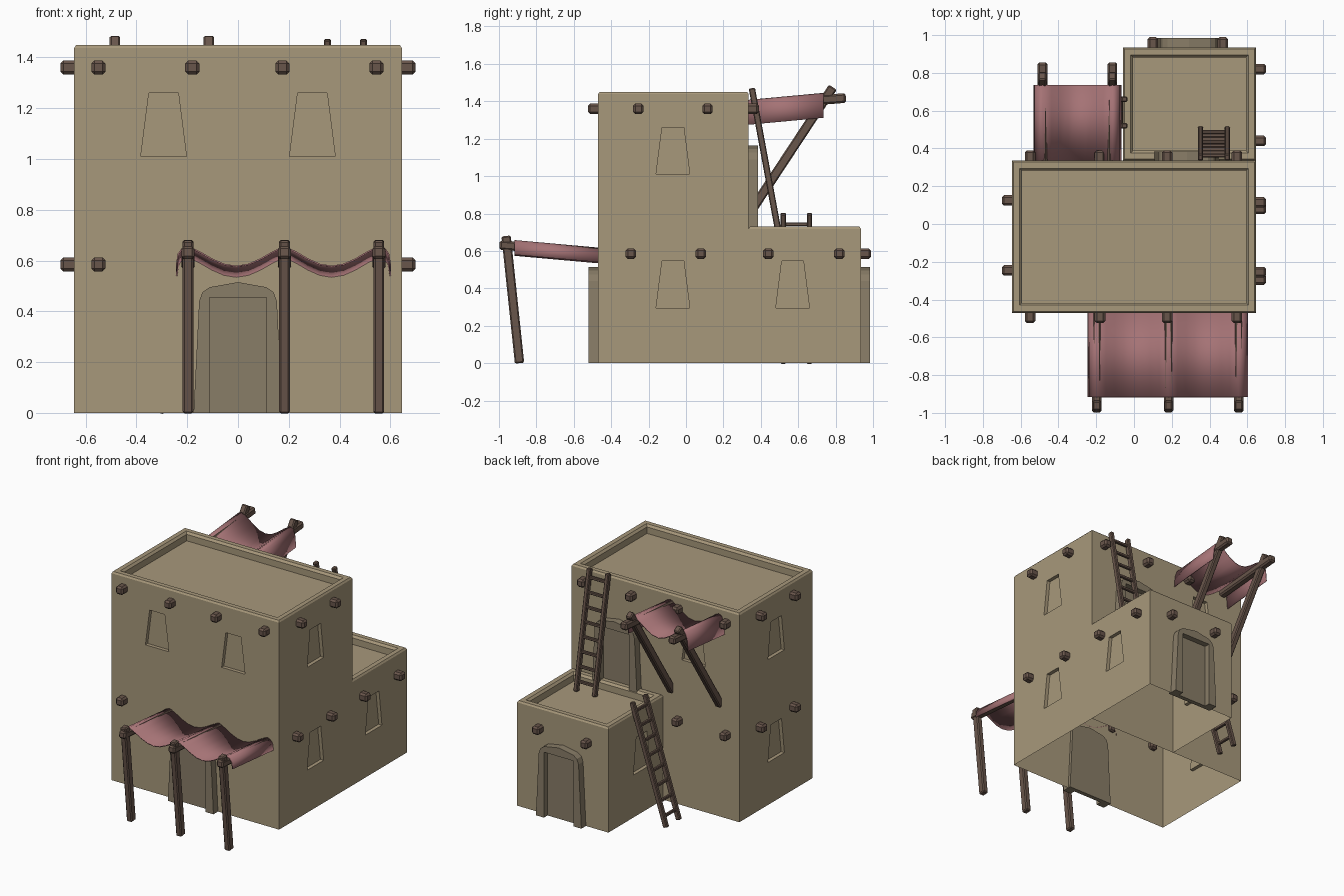
import bpy, bmesh, math
from mathutils import Vector, Matrix

if "Cube" in bpy.data.objects:
    bpy.data.objects.remove(bpy.data.objects["Cube"])


def material(name, rgb):
    m = bpy.data.materials.new(name)
    m.diffuse_color = (*rgb, 1)
    m.use_nodes = True
    m.node_tree.nodes["Principled BSDF"].inputs["Base Color"].default_value = m.diffuse_color
    return m


CLAY = material("clay", (0.39, 0.315, 0.198))
DOOR = material("dark_clay", (0.25, 0.205, 0.136))
WOOD = material("wood", (0.14, 0.092, 0.07))
CLOTH = material("cloth", (0.376, 0.17, 0.178))


def finish(name, bm, mat):
    bmesh.ops.recalc_face_normals(bm, faces=bm.faces)
    me = bpy.data.meshes.new(name)
    bm.to_mesh(me)
    bm.free()
    ob = bpy.data.objects.new(name, me)
    bpy.context.collection.objects.link(ob)
    if mat:
        me.materials.append(mat)
    return ob


def add_prism(bm, pts, origin, angle, out, inn):
    """Extrude a (u, z) outline through a wall; angle 0 faces the front."""
    mx = Matrix.Translation(origin) @ Matrix.Rotation(math.radians(angle), 4, 'Z')
    a = [bm.verts.new(mx @ Vector((u, -out, z))) for u, z in pts]
    b = [bm.verts.new(mx @ Vector((u, inn, z))) for u, z in pts]
    bm.faces.new(a)
    bm.faces.new(b[::-1])
    for i in range(len(pts)):
        j = (i + 1) % len(pts)
        bm.faces.new((a[i], b[i], b[j], a[j]))


def block(name, x0, x1, y0, y1, h, windows):
    """Hollow-bottomed house block with roof parapet and recessed windows."""
    bm = bmesh.new()
    rings = []
    for d, z in ((0, 0), (0, h - .012), (.008, h), (.04, h), (.053, h - .015), (.053, h - .06)):
        rings.append([bm.verts.new((x, y, z)) for x, y in
                      ((x0 + d, y0 + d), (x1 - d, y0 + d), (x1 - d, y1 - d), (x0 + d, y1 - d))])
    for r, s in zip(rings, rings[1:]):
        for i in range(4):
            bm.faces.new((r[i], r[(i + 1) % 4], s[(i + 1) % 4], s[i]))
    bm.faces.new(rings[-1])
    bm.faces.new(rings[0][::-1])
    ob = finish(name, bm, CLAY)
    # window cutters
    cb = bmesh.new()
    for origin, ang in windows:
        add_prism(cb, [(-.09, 0), (.09, 0), (.058, .25), (-.058, .25)], origin, ang, .05, .025)
    cut = finish(name + "_cutter", cb, CLAY)
    mod = ob.modifiers.new("windows", 'BOOLEAN')
    mod.object, mod.operation, mod.solver = cut, 'DIFFERENCE', 'EXACT'
    me = bpy.data.meshes.new_from_object(ob.evaluated_get(bpy.context.evaluated_depsgraph_get()))
    ob.modifiers.clear()
    ob.data = me
    bpy.data.objects.remove(cut)
    # open underside
    bm = bmesh.new()
    bm.from_mesh(me)
    low = [f for f in bm.faces if f.calc_center_median().z < 1e-4]
    bmesh.ops.delete(bm, geom=low, context='FACES')
    bm.to_mesh(me)
    bm.free()


def beam(name, a, b, w, h=None, bevel=.007):
    """Chamfered timber between two points."""
    a, b = Vector(a), Vector(b)
    d = (b - a).normalized()
    u = Vector((1, 0, 0)) if abs(d.x) < .1 else Vector((0, 1, 0))
    v = d.cross(u)
    rot = Matrix((u, v, d)).transposed().to_4x4()
    bm = bmesh.new()
    bmesh.ops.create_cube(bm, size=1)
    bmesh.ops.scale(bm, vec=(w, h or w, (b - a).length), verts=bm.verts)
    bmesh.ops.bevel(bm, geom=bm.edges[:], offset=bevel, segments=1, affect='EDGES')
    bmesh.ops.transform(bm, matrix=Matrix.Translation((a + b) / 2) @ rot, verts=bm.verts)
    return finish(name, bm, WOOD)


def ladder(name, lo, hi, offset, rungs):
    lo, hi, offset = Vector(lo), Vector(hi), Vector(offset)
    for s in (0, 1):
        beam(name + "_rail", lo + offset * s, hi + offset * s, .028, .034, .005)
    for i in range(rungs):
        p = lo.lerp(hi, (i + .7) / (rungs + .3))
        beam(name + "_rung", p, p + offset, .02, .02, .004)


def awning(name, xs, y_wall, z_wall, y_end, z_end, sag, over, drop):
    """Cloth draped over beams at xs, sagging between them and hanging at the ends."""
    prof = [(xs[0] - over, -drop), (xs[0] - over * .85, -drop * .4), (xs[0] - over * .5, -.008)]
    for a, b in zip(xs, xs[1:]):
        for i in range(8):
            t = i / 8
            prof.append((a + (b - a) * t, -sag * math.sin(math.pi * t) ** 1.3))
    e = xs[-1]
    prof += [(e, 0), (e + over * .5, -.008), (e + over * .85, -drop * .4), (e + over, -drop)]
    bm = bmesh.new()
    r0 = [bm.verts.new((x, y_wall, z_wall + z)) for x, z in prof]
    r1 = [bm.verts.new((x, y_end, z_end + z)) for x, z in prof]
    for i in range(len(prof) - 1):
        bm.faces.new((r0[i], r0[i + 1], r1[i + 1], r1[i]))
    ob = finish(name, bm, CLOTH)
    mod = ob.modifiers.new("thickness", 'SOLIDIFY')
    mod.thickness, mod.offset = .006, 0
    bpy.context.view_layer.objects.active = ob
    ob.select_set(True)
    bpy.ops.object.shade_smooth_by_angle(angle=math.radians(40))
    ob.select_set(False)


def doorway(name, origin, angle):
    half = [(.175, 0), (.153, .44), (.14, .475), (.112, .495)]
    pts = [(-x, z) for x, z in half] + [(0, .515)] + half[::-1]
    pts += [(.113, 0), (.113, .455), (-.113, .455), (-.113, 0)]
    bm = bmesh.new()
    add_prism(bm, pts, origin, angle, .05, .02)
    finish(name + "_frame", bm, DOOR)
    bm = bmesh.new()
    add_prism(bm, [(-.115, 0), (.115, 0), (.115, .457), (-.115, .457)], origin, angle, .01, .02)
    finish(name + "_panel", bm, DOOR)


# house blocks
W, F, B = .645, -.47, .335
block("main_house", -W, W, F, B, 1.45,
      [((-.293, F, 1.01), 0), ((.293, F, 1.01), 0), ((-.293, B, 1.01), 180)]
      + [((s * W, -.07, z), 90 * s) for s in (1, -1) for z in (.295, 1.01)])
block("annex", -.058, W, B, .935, .73, [((W, .57, .295), 90), ((-.058, .57, .295), -90)])

# doorways: front, annex back, upper terrace
doorway("front_door", (0, F, 0), 0)
doorway("back_door", (.29, .935, 0), 180)
doorway("terrace_door", (.28, B, .65), 180)

# roof and floor beam ends
logs = [((x, F, 1.36), (0, -1, 0)) for x in (-.55, -.18, .175, .545)]
logs += [((x, B, 1.36), (0, 1, 0)) for x in (-.55, -.18, .175, .545)]
logs += [((-.55, F, .585), (0, -1, 0)), ((-.55, B, .585), (0, 1, 0)), ((-.18, B, .585), (0, 1, 0))]
logs += [((W, y, 1.36), (1, 0, 0)) for y in (-.255, .115)]
logs += [((W, y, .585), (1, 0, 0)) for y in (-.295, .08, .44, .82)]
logs += [((-W, y, z), (-1, 0, 0)) for y in (-.245, .125) for z in (.585, 1.36)]
logs += [((x, .935, .585), (0, 1, 0)) for x in (.10, .47)]
for p, n in logs:
    p, n = Vector(p), Vector(n)
    beam("beam_end", p - n * .03, p + n * .055, .056, bevel=.012)

# front awning
xs = (-.197, .183, .555)
for x in xs:
    beam("front_awning_post", (x, -.89, 0), (x, -.962, .68), .042, .05)
    beam("front_awning_beam", (x, -.997, .632), (x, -.45, .588), .05, bevel=.01)
awning("front_awning_cloth", xs, F, .615, -.917, .655, .078, .045, .075)

# rear awning
xs = (-.485, -.115)
for x in xs:
    beam("rear_awning_strut", (x, .32, .77), (x, .785, 1.475), .042, .05)
    beam("rear_awning_beam", (x, .32, 1.375), (x, .855, 1.418), .052, bevel=.01)
awning("rear_awning_cloth", xs, B, 1.405, .735, 1.442, .10, .045, .13)

# ladders
ladder("upper_ladder", (.352, .50, .67), (.352, .352, 1.47), (.142, 0, 0), 8)
ladder("lower_ladder", (-.31, .52, 0), (-.05, .52, .80), (0, .14, 0), 8)
